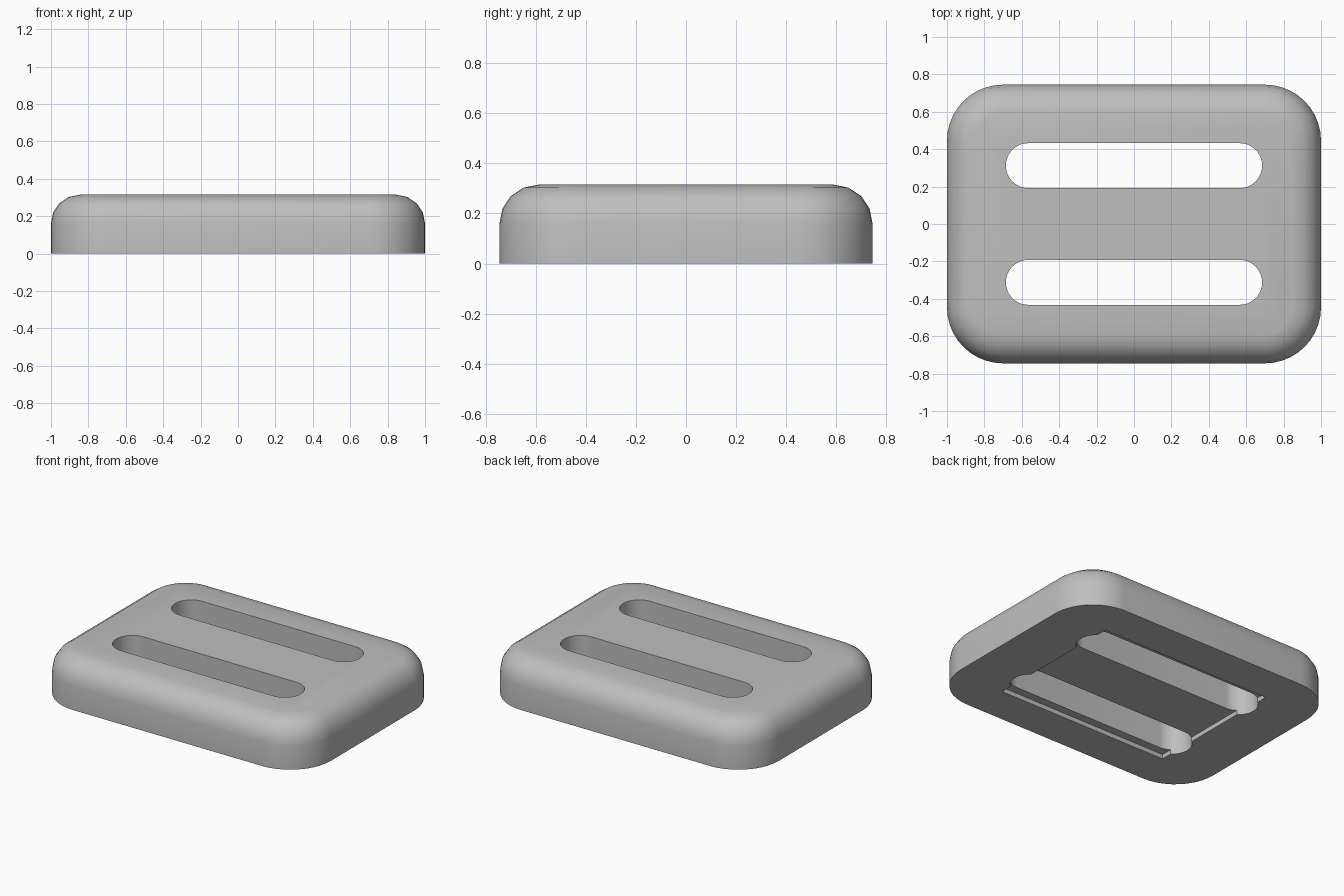
import bpy, bmesh, math

if "Cube" in bpy.data.objects:
    bpy.data.objects.remove(bpy.data.objects["Cube"])

HALF_X, HALF_Y, HEIGHT = 1.0, 0.745, 0.315
CORNER, ROUND = 0.30, 0.155
SLOT_Y, SLOT_X, SLOT_R = 0.312, 0.685, 0.12

grey = bpy.data.materials.new("plain grey")
grey.use_nodes = True
grey.diffuse_color = (0.52, 0.52, 0.52, 1)
grey.node_tree.nodes["Principled BSDF"].inputs["Base Color"].default_value = grey.diffuse_color


def outline(hx, hy, r, steps=10):
    """Rounded rectangle, counter-clockwise."""
    points = []
    for q, (sx, sy) in enumerate([(1, 1), (-1, 1), (-1, -1), (1, -1)]):
        for i in range(steps + 1):
            a = math.pi / 2 * (q + i / steps)
            points.append((sx * (hx - r) + r * math.cos(a), sy * (hy - r) + r * math.sin(a)))
    return points


def skin(name, layers, y=0.0):
    """Closed solid through stacked outlines given as (points, z)."""
    bm = bmesh.new()
    rings = [[bm.verts.new((px, py + y, z)) for px, py in pts] for pts, z in layers]
    for low, high in zip(rings, rings[1:]):
        for i in range(len(low)):
            j = (i + 1) % len(low)
            bm.faces.new((low[i], low[j], high[j], high[i]))
    bm.faces.new(rings[0][::-1])
    bm.faces.new(rings[-1])
    bmesh.ops.remove_doubles(bm, verts=bm.verts, dist=1e-5)
    bmesh.ops.recalc_face_normals(bm, faces=bm.faces)
    mesh = bpy.data.meshes.new(name)
    bm.to_mesh(mesh)
    bm.free()
    mesh.materials.append(grey)
    obj = bpy.data.objects.new(name, mesh)
    bpy.context.collection.objects.link(obj)
    return obj


# Body: straight sides, rounded over at the top
layers = [(outline(HALF_X, HALF_Y, CORNER), 0)]
for k in range(5):
    a = math.pi / 2 * k / 4
    inset = ROUND * (1 - math.cos(a))
    layers.append((outline(HALF_X - inset, HALF_Y - inset, CORNER - inset),
                   HEIGHT - ROUND + ROUND * math.sin(a)))
body = skin("slide_buckle", layers)

# Cutters: shallow recess underneath and two through slots
box = [(0.635, 0.487), (-0.635, 0.487), (-0.635, -0.487), (0.635, -0.487)]
cutters = [skin("recess_cutter", [(box, -0.1), (box, 0.03)])]
slot = outline(SLOT_X, SLOT_R, SLOT_R - 0.0005)
for side in (-1, 1):
    cutters.append(skin("slot_cutter", [(slot, -0.2), (slot, 0.5)], side * SLOT_Y))

bpy.ops.object.select_all(action='DESELECT')
bpy.context.view_layer.objects.active = body
body.select_set(True)
for cutter in cutters:
    cutter.hide_render = True
    mod = body.modifiers.new("cut", 'BOOLEAN')
    mod.operation, mod.solver, mod.object = 'DIFFERENCE', 'EXACT', cutter
    bpy.ops.object.modifier_apply(modifier=mod.name)
for cutter in cutters:
    bpy.data.objects.remove(cutter)

bpy.ops.object.shade_smooth_by_angle(angle=math.radians(35))
